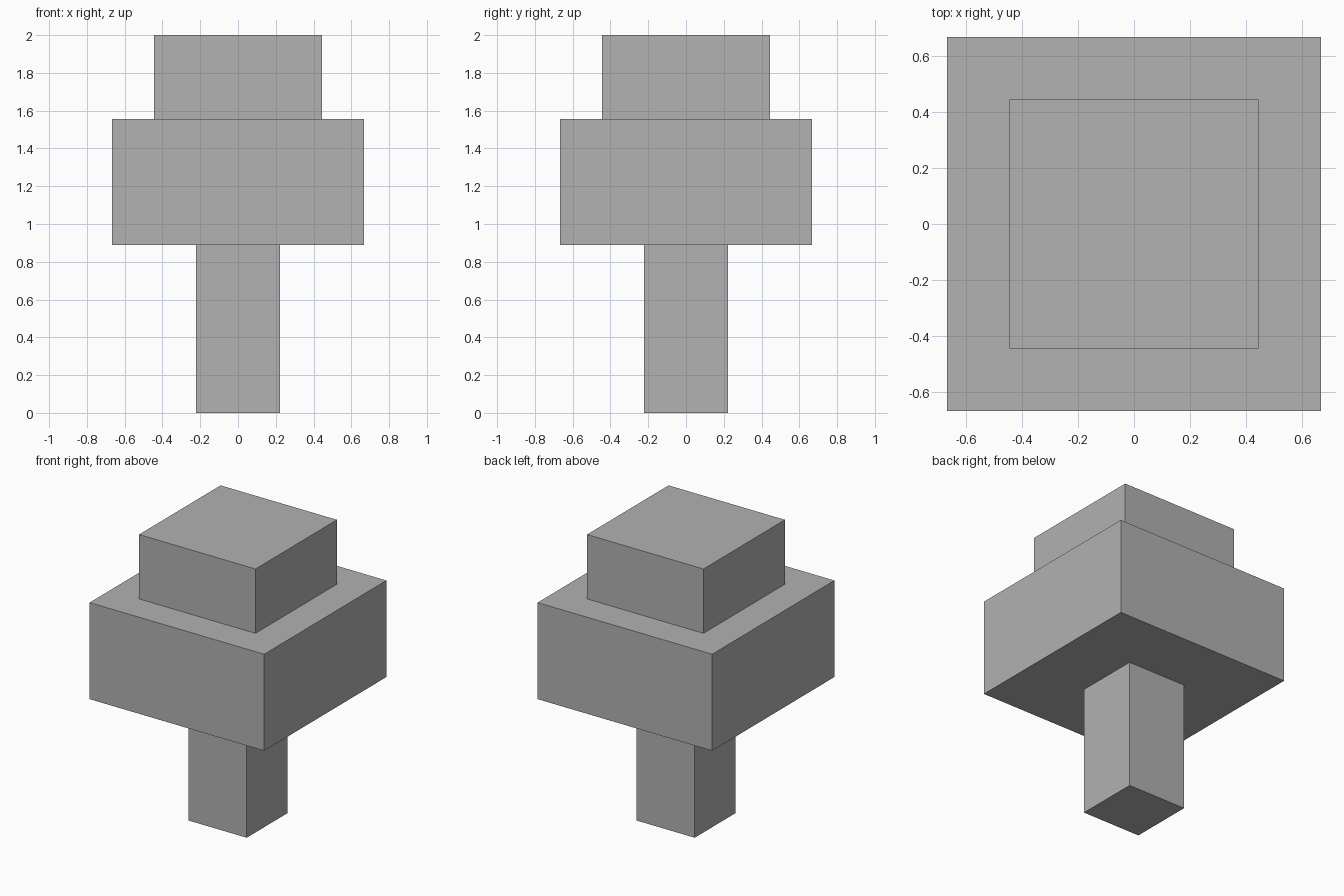
import bpy

cube = bpy.data.objects.get("Cube")
if cube:
    bpy.data.objects.remove(cube, do_unlink=True)

# Single flat grey
grey = bpy.data.materials.new("grey")
grey.use_nodes = True
colour = (0.445, 0.445, 0.445, 1)
grey.diffuse_color = colour
bsdf = next(n for n in grey.node_tree.nodes if n.type == "BSDF_PRINCIPLED")
bsdf.inputs["Base Color"].default_value = colour

UNIT = 2 / 9  # the whole tree is nine units tall


def block(name, width, bottom, height):
    """Square block resting at the given height, sized in units."""
    bpy.ops.mesh.primitive_cube_add(size=1, location=(0, 0, (bottom + height / 2) * UNIT))
    obj = bpy.context.object
    obj.name = name
    obj.scale = (width * UNIT, width * UNIT, height * UNIT)
    bpy.ops.object.transform_apply(location=False, rotation=False, scale=True)
    obj.data.materials.append(grey)
    return obj


# Trunk with two stacked foliage blocks
block("trunk", 2, 0, 4)
block("lower_foliage", 6, 4, 3)
block("upper_foliage", 4, 7, 2)
